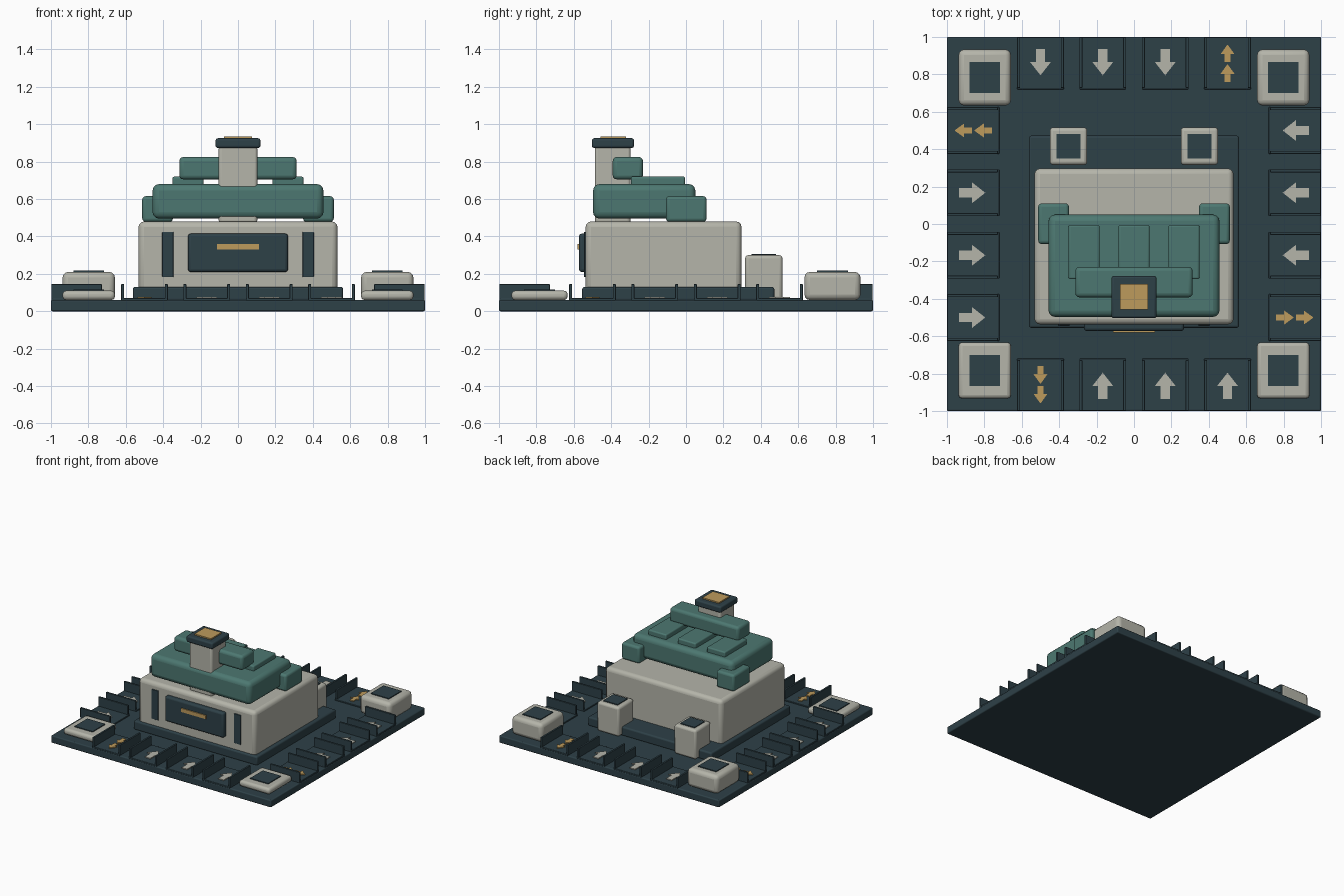
import bpy, bmesh, math
from mathutils import Matrix

if "Cube" in bpy.data.objects:
    bpy.data.objects.remove(bpy.data.objects["Cube"])


def material(name, rgb):
    m = bpy.data.materials.new(name)
    m.diffuse_color = (*rgb, 1)
    m.use_nodes = True
    m.node_tree.nodes["Principled BSDF"].inputs["Base Color"].default_value = m.diffuse_color
    return m


SLATE = material("dark slate", (0.027, 0.052, 0.064))
TEAL = material("teal", (0.073, 0.187, 0.165))
STONE = material("pale stone", (0.46, 0.46, 0.40))
GOLD = material("gold", (0.51, 0.325, 0.108))


def finish(name, bm, mat, bevel=0.0, turn=0):
    bm.transform(Matrix.Rotation(turn * math.pi / 2, 4, 'Z'))
    bmesh.ops.recalc_face_normals(bm, faces=bm.faces[:])
    me = bpy.data.meshes.new(name)
    bm.to_mesh(me)
    bm.free()
    me.materials.append(mat)
    ob = bpy.data.objects.new(name, me)
    bpy.context.collection.objects.link(ob)
    if bevel:
        mod = ob.modifiers.new("rounded edges", 'BEVEL')
        mod.width, mod.segments = bevel, 3
        bpy.ops.object.select_all(action='DESELECT')
        bpy.context.view_layer.objects.active = ob
        ob.select_set(True)
        bpy.ops.object.shade_smooth_by_angle(angle=math.radians(40))
    return ob


def box(name, mat, x, y, z, bevel=0.0, turn=0):
    """Box from (min, max) ranges, optionally turned by quarter turns."""
    bm = bmesh.new()
    bmesh.ops.create_cube(bm, size=1)
    for v in bm.verts:
        v.co = [(r[0] + r[1]) / 2 + c * (r[1] - r[0]) for r, c in zip((x, y, z), v.co)]
    return finish(name, bm, mat, bevel, turn)


def arrow(name, mat, x, tail, tip, width, shaft, head, turn):
    """Flat arrow running along y from tail to tip."""
    neck = tip - math.copysign(head, tip - tail)
    w, s = width / 2, shaft / 2
    pts = [(-s, tail), (s, tail), (s, neck), (w, neck), (0, tip), (-w, neck), (-s, neck)]
    bm = bmesh.new()
    face = bm.faces.new([bm.verts.new((x + a, b, 0.07)) for a, b in pts])
    ext = bmesh.ops.extrude_face_region(bm, geom=[face])
    for v in ext["geom"]:
        if isinstance(v, bmesh.types.BMVert):
            v.co.z += 0.007
    finish(name, bm, mat, 0, turn)


# Ground slab and raised plinth
box("base_slab", SLATE, (-1, 1), (-1, 1), (0, 0.06), 0.008)
box("plinth", SLATE, (-0.562, 0.562), (-0.555, 0.472), (0.055, 0.13), 0.012)

# Track tiles with side fins and arrows, repeated on all four sides
for turn in range(4):
    for i, cx in enumerate((-0.5, -0.167, 0.167, 0.5)):
        box("track_tile", SLATE, (cx - 0.125, cx + 0.125), (0.72, 0.998), (0.055, 0.07), 0.004, turn)
        for side in (-1, 1):
            fx = cx + side * 0.117
            box("tile_fin", SLATE, (fx - 0.008, fx + 0.008), (0.728, 0.998), (0.065, 0.145), 0.003, turn)
        if i == 3:
            for tail in (0.76, 0.865):
                arrow("outward_arrow", GOLD, cx, tail, tail + 0.095, 0.075, 0.032, 0.052, turn)
        else:
            arrow("inward_arrow", STONE, cx, 0.935, 0.795, 0.11, 0.05, 0.07, turn)

# Corner pads: low at the front, tall at the back
for sx in (-1, 1):
    for sy, top in ((-1, 0.11), (1, 0.21)):
        cx, cy = sx * 0.798, sy * 0.783
        box("corner_pad", STONE, (cx - 0.14, cx + 0.14), (cy - 0.15, cy + 0.15),
            (0.06, top), 0.02 if sy < 0 else 0.03)
        box("corner_pad_inset", SLATE, (cx - 0.082, cx + 0.082), (cy - 0.082, cy + 0.082),
            (top - 0.01, top + 0.007))

# Main hall
box("hall_body", STONE, (-0.532, 0.532), (-0.537, 0.297), (0.10, 0.48), 0.03)
box("front_panel", SLATE, (-0.267, 0.267), (-0.572, -0.52), (0.21, 0.415), 0.015)
box("front_panel_strip", GOLD, (-0.112, 0.112), (-0.58, -0.565), (0.33, 0.36))
for sx in (-1, 1):
    cx = sx * 0.375
    box("front_slot", SLATE, (cx - 0.03, cx + 0.03), (-0.545, -0.52), (0.183, 0.425), 0.003)

# Roof, shoulder blocks, roof panels and ridge bar
box("roof", TEAL, (-0.457, 0.457), (-0.497, 0.05), (0.495, 0.68), 0.035)
for sx in (-1, 1):
    cx = sx * 0.43
    box("shoulder_block", TEAL, (cx - 0.082, cx + 0.082), (-0.107, 0.11), (0.478, 0.615), 0.018)
for cx in (-0.267, 0, 0.267):
    box("roof_panel", TEAL, (cx - 0.083, cx + 0.083), (-0.295, -0.005), (0.67, 0.72), 0.01)
box("ridge_bar", TEAL, (-0.314, 0.314), (-0.392, -0.23), (0.705, 0.825), 0.022)

# Chimney
box("chimney", STONE, (-0.103, 0.103), (-0.487, -0.297), (0.47, 0.885), 0.015)
box("chimney_cap", SLATE, (-0.12, 0.12), (-0.503, -0.278), (0.873, 0.925), 0.012)
box("chimney_plate", GOLD, (-0.075, 0.075), (-0.458, -0.322), (0.92, 0.935))

# Two small blocks behind the hall
for sx in (-1, 1):
    cx, cy = sx * 0.35, 0.416
    box("rear_block", STONE, (cx - 0.1, cx + 0.1), (cy - 0.1, cy + 0.1), (0.06, 0.3), 0.018)
    box("rear_block_inset", SLATE, (cx - 0.065, cx + 0.065), (cy - 0.065, cy + 0.065), (0.29, 0.307))
